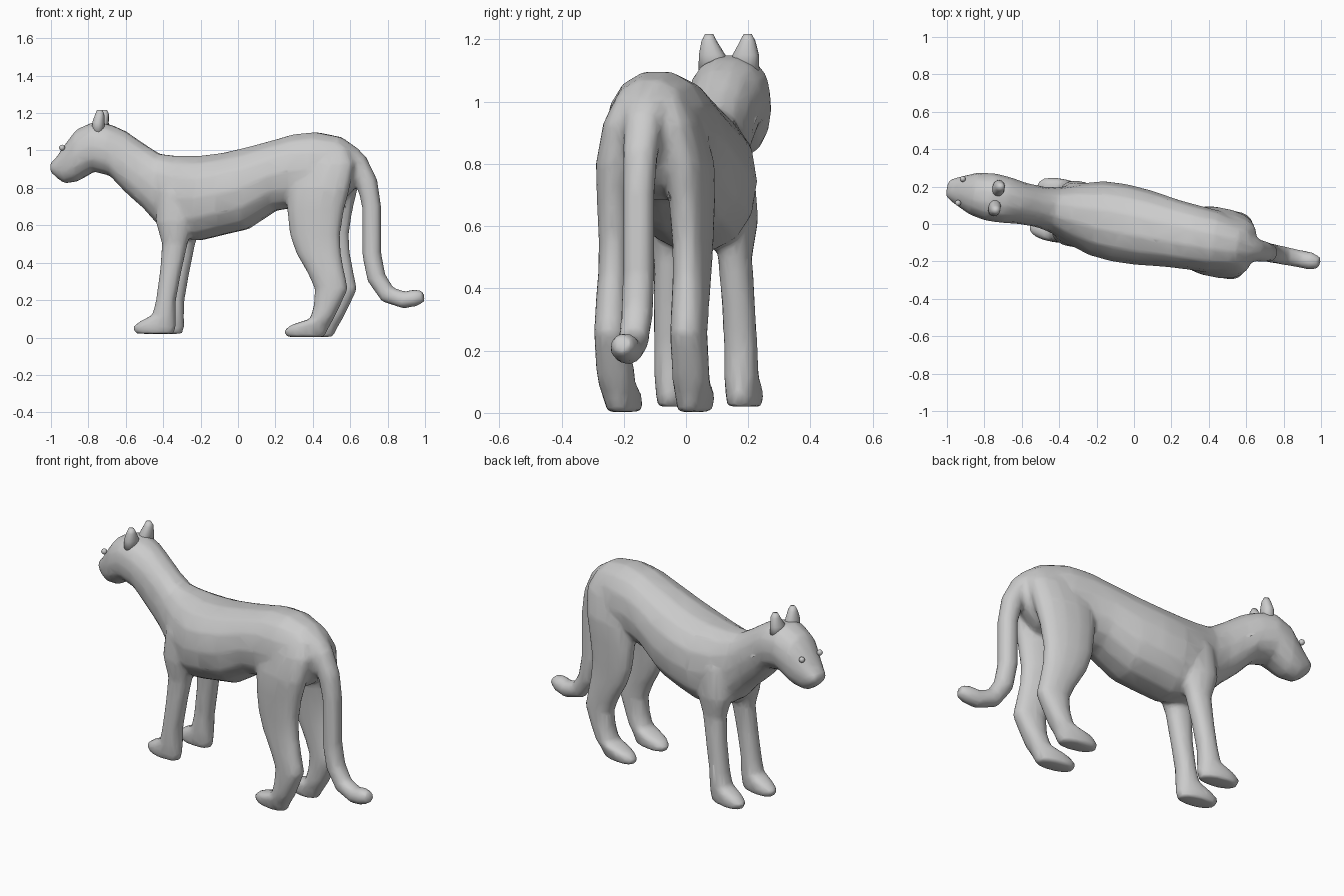
import bpy, bmesh, math
from mathutils import Vector

SIDES = 14


def place(p):
    # The animal is symmetric about its own axis but stands turned slightly
    x, y, z = p
    return Vector((x + 0.2 * y, y - 0.2 * x - 0.009, z))


def loft(bm, rings):
    # rings: (centre, half-axis u, half-axis v), skinned and capped
    loops = []
    for c, u, v in rings:
        c, u, v = Vector(c), Vector(u), Vector(v)
        loop = []
        for i in range(SIDES):
            a = 2 * math.pi * i / SIDES
            ca, sa = math.cos(a), math.sin(a)
            ca = math.copysign(abs(ca) ** 0.9, ca)
            sa = math.copysign(abs(sa) ** 0.9, sa)
            loop.append(bm.verts.new(place(c + u * ca + v * sa)))
        loops.append(loop)
    for a, b in zip(loops, loops[1:]):
        for i in range(SIDES):
            j = (i + 1) % SIDES
            bm.faces.new((a[i], a[j], b[j], b[i]))
    bm.faces.new(loops[0])
    bm.faces.new(loops[-1])


def finish(bm, name):
    bmesh.ops.recalc_face_normals(bm, faces=bm.faces)
    for f in bm.faces:
        f.smooth = True
    me = bpy.data.meshes.new(name)
    bm.to_mesh(me)
    bm.free()
    ob = bpy.data.objects.new(name, me)
    bpy.context.collection.objects.link(ob)
    return ob


skin = bmesh.new()

# Head, neck and trunk: x, half width, top z, bottom z
trunk = [(-1.0, .042, .935, .885), (-.965, .064, .97, .85), (-.925, .082, 1.03, .822),
         (-.86, .112, 1.115, .832), (-.77, .127, 1.155, .885), (-.68, .122, 1.14, .862),
         (-.6, .110, 1.105, .775), (-.5, .108, 1.035, .685), (-.42, .122, .985, .595),
         (-.33, .16, .975, .53), (-.2, .198, .975, .515), (-.08, .207, .99, .545),
         (.05, .2, 1.02, .575), (.2, .18, 1.06, .675), (.3, .172, 1.09, .69),
         (.42, .166, 1.102, .68), (.55, .135, 1.075, .72), (.65, .065, 1.005, .82)]
loft(skin, [((x, 0, (t + b) / 2), (0, w, 0), (0, 0, (t - b) / 2)) for x, w, t, b in trunk])

# Legs: z, front x, back x, distance from the axis, half thickness
front_leg = [(.02, -.525, -.32, .112, .05), (.055, -.545, -.31, .112, .056), (.088, -.5, -.31, .112, .056),
             (.12, -.435, -.312, .112, .055), (.2, -.415, -.31, .113, .053), (.35, -.395, -.282, .11, .052),
             (.5, -.385, -.25, .103, .053), (.62, -.42, -.21, .1, .075), (.78, -.41, -.2, .085, .08),
             (.9, -.37, -.24, .06, .06)]
hind_leg = [(.003, .28, .485, .113, .05), (.035, .268, .5, .115, .056), (.065, .3, .515, .118, .06),
            (.1, .41, .535, .12, .06), (.17, .43, .57, .122, .058), (.26, .435, .612, .122, .057),
            (.34, .4, .595, .122, .057), (.45, .335, .575, .12, .057), (.55, .3, .57, .118, .06),
            (.68, .285, .59, .116, .067), (.8, .28, .62, .108, .075), (.93, .31, .64, .08, .075),
            (1.02, .38, .6, .06, .05)]
for leg in (front_leg, hind_leg):
    for s in (-1, 1):
        loft(skin, [(((a + b) / 2, s * d, z), ((b - a) / 2, 0, 0), (0, t, 0)) for z, a, b, d, t in leg])

# Tail: x, z, radius along a curved centre line
tail = [(.56, .98, .07), (.635, .93, .062), (.69, .83, .055), (.715, .7, .05), (.715, .45, .05),
        (.74, .32, .05), (.8, .23, .048), (.89, .2, .046), (.945, .212, .046), (.992, .222, .03)]
rings = []
for i, (x, z, r) in enumerate(tail):
    a, b = tail[max(i - 1, 0)], tail[min(i + 1, len(tail) - 1)]
    d = Vector((b[0] - a[0], 0, b[1] - a[1])).normalized()
    rings.append(((x, 0, z), (0, r, 0), Vector((-d.z, 0, d.x)) * r))
loft(skin, rings)

# Fuse the overlapping lofts into one blended low-poly skin
body = finish(skin, "cat_body")
m = body.modifiers.new("fuse", 'REMESH')
m.mode = 'VOXEL'
m.voxel_size = 0.012
m.use_smooth_shade = True
m = body.modifiers.new("blend", 'SMOOTH')
m.factor = 0.5
m.iterations = 6
m = body.modifiers.new("simplify", 'DECIMATE')
m.ratio = 0.12

# Ears and eyes, mirrored
for s, side in ((1, "left"), (-1, "right")):
    bm = bmesh.new()
    loft(bm, [((-.735, s * .052, 1.09), (.034, 0, 0), (0, .045, 0)),
              ((-.735, s * .054, 1.15), (.032, 0, 0), (0, .042, 0)),
              ((-.727, s * .062, 1.195), (.024, 0, 0), (0, .024, 0)),
              ((-.727, s * .062, 1.217), (.014, 0, 0), (0, .013, 0))])
    finish(bm, side + "_ear")
    bm = bmesh.new()
    bmesh.ops.create_uvsphere(bm, u_segments=12, v_segments=8, radius=0.016)
    bmesh.ops.translate(bm, verts=bm.verts, vec=place((-.928, s * .064, 1.015)))
    finish(bm, side + "_eye")
